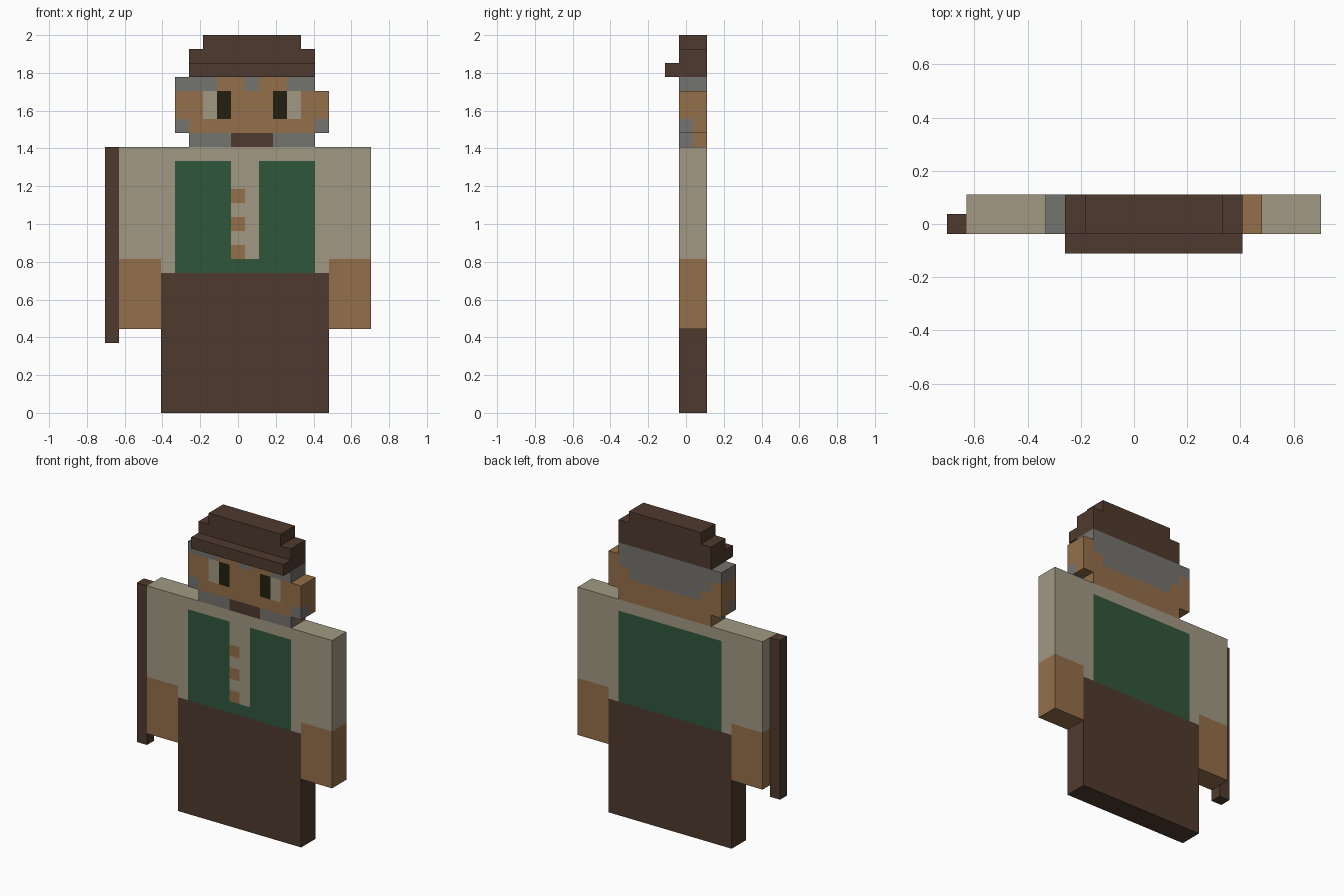
import bpy
import bmesh
from mathutils import Vector

if "Cube" in bpy.data.objects:
    bpy.data.objects.remove(bpy.data.objects["Cube"], do_unlink=True)

U = 2 / 27                       # edge of one block unit
ORIGIN = Vector((9.5, 1.5, 0))   # grid point placed at the world origin


def material(name, r, g, b):
    def lin(c):
        c /= 255
        return c / 12.92 if c <= 0.04045 else ((c + 0.055) / 1.055) ** 2.4
    colour = (lin(r), lin(g), lin(b), 1)
    m = bpy.data.materials.new(name)
    m.use_nodes = True
    m.diffuse_color = colour
    bsdf = m.node_tree.nodes["Principled BSDF"]
    bsdf.inputs["Base Color"].default_value = colour
    bsdf.inputs["Roughness"].default_value = 0.9
    return m


BROWN = material("dark brown", 79, 58, 46)
SKIN = material("skin", 148, 110, 74)
SHIRT = material("cream shirt", 161, 153, 131)
GREEN = material("green vest", 48, 86, 59)
GREY = material("grey hair", 116, 115, 110)
BLACK = material("dark pupil", 36, 32, 16)

FRONT, BACK, DEEP = (1, 2), (2, 3), (1, 3)


def block(name, x, y, z, mat, paint=()):
    """Box on the unit grid; paint regions (x, y, z, material) recolour cut faces."""
    bm = bmesh.new()
    bmesh.ops.create_cube(bm, size=1)
    lo, hi = Vector((x[0], y[0], z[0])), Vector((x[1], y[1], z[1]))
    for v in bm.verts:
        v.co = (lo + hi) / 2 + v.co * (hi - lo)
    # Cut along the borders of every painted region
    for axis in range(3):
        for p in {edge for region in paint for edge in region[axis]}:
            if lo[axis] < p < hi[axis]:
                co, no = Vector(), Vector()
                co[axis], no[axis] = p, 1
                bmesh.ops.bisect_plane(bm, geom=bm.verts[:] + bm.edges[:] + bm.faces[:],
                                       plane_co=co, plane_no=no)
    mats = [mat]
    bm.normal_update()
    for f in bm.faces:
        c = f.calc_center_median() - f.normal * 0.25
        for *spans, m in paint:
            if all(a < c[i] < b for i, (a, b) in enumerate(spans)):
                if m not in mats:
                    mats.append(m)
                f.material_index = mats.index(m)
    for v in bm.verts:
        v.co = (v.co - ORIGIN) * U
    me = bpy.data.meshes.new(name)
    bm.to_mesh(me)
    bm.free()
    for m in mats:
        me.materials.append(m)
    ob = bpy.data.objects.new(name, me)
    bpy.context.collection.objects.link(ob)
    return ob


# Trousers and walking stick
block("trousers", (4, 16), DEEP, (0, 10), BROWN)
block("walking_stick", (0, 1), FRONT, (5, 19), BROWN)

# Torso: vest all round, open shirt strip, buttons
buttons = [((9, 10), FRONT, (z, z + 1), SKIN) for z in (11, 13, 15)]
block("torso", (4, 16), DEEP, (10, 19), SHIRT,
      [((5, 15), DEEP, (10, 18), GREEN), ((9, 11), FRONT, (11, 18), SHIRT)] + buttons)

# Arms
for side, x in (("right", (1, 4)), ("left", (16, 19))):
    block(side + "_sleeve", x, DEEP, (11, 19), SHIRT)
    block(side + "_hand", x, DEEP, (6, 11), SKIN)

# Head: brows, eyes, beard, mouth and hair at the back
block("head", (6, 15), DEEP, (19, 24), SKIN, [
    ((6, 15), FRONT, (19, 20), GREY),
    ((9, 12), FRONT, (19, 20), BROWN),
    ((6, 8), FRONT, (23, 24), GREY),
    ((10, 11), FRONT, (23, 24), GREY),
    ((13, 15), FRONT, (23, 24), GREY),
    ((7, 8), FRONT, (21, 23), SHIRT),
    ((8, 9), FRONT, (21, 23), BLACK),
    ((12, 13), FRONT, (21, 23), BLACK),
    ((13, 14), FRONT, (21, 23), SHIRT),
    ((6, 15), BACK, (22, 24), GREY),
    ((7, 14), BACK, (21, 22), GREY),
])

# Ears with sideburns
block("right_ear", (5, 6), DEEP, (20, 24), SKIN,
      [((5, 6), DEEP, (23, 24), GREY), ((5, 6), FRONT, (20, 21), GREY)])
block("left_ear", (15, 16), DEEP, (20, 23), SKIN,
      [((15, 16), FRONT, (20, 21), GREY)])

# Cap
block("cap_band", (6, 15), DEEP, (24, 26), BROWN)
block("cap_top", (7, 14), DEEP, (26, 27), BROWN)
block("cap_brim", (6, 15), (0, 1), (24, 25), BROWN)
